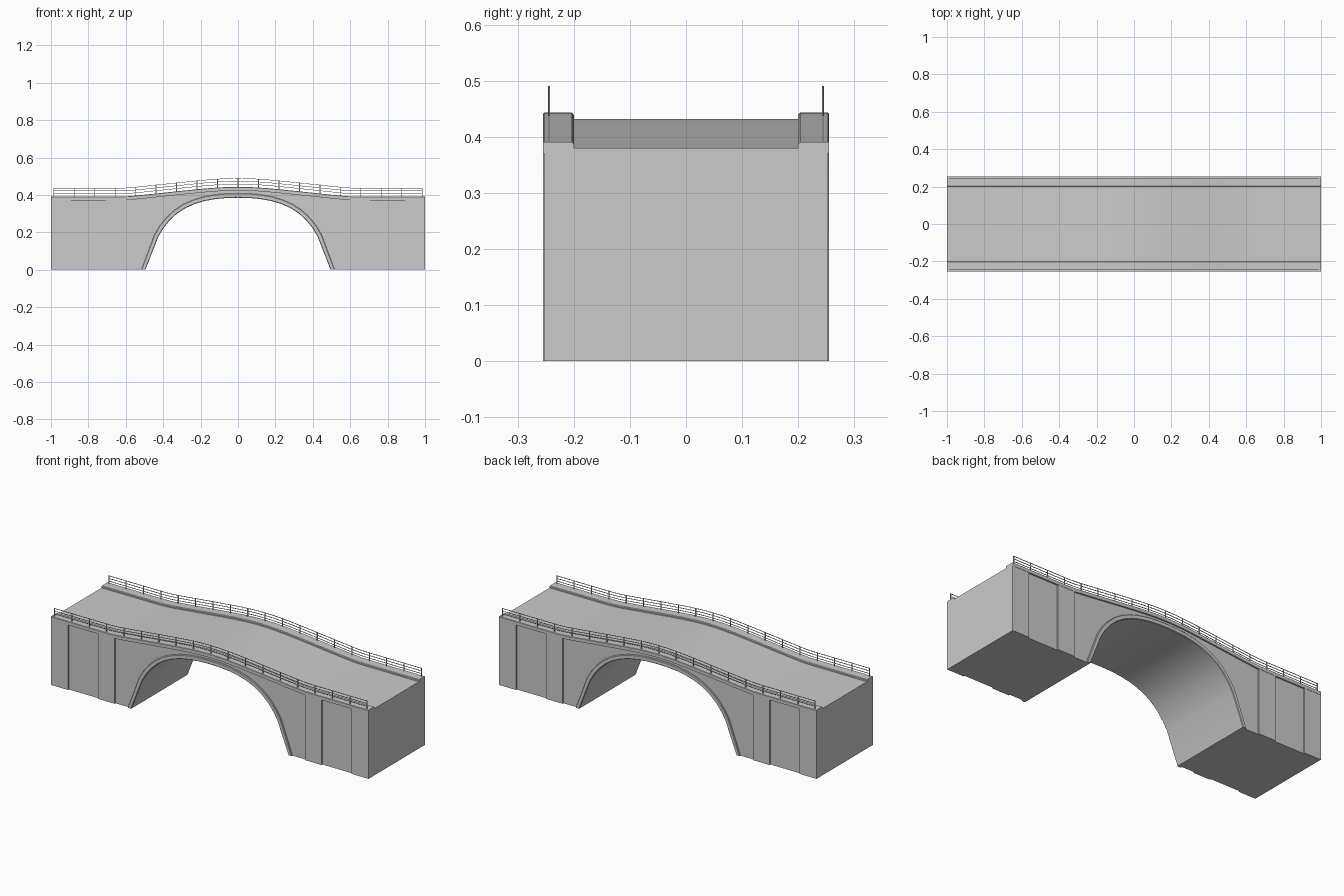
import bpy, bmesh
from mathutils import Vector

if "Cube" in bpy.data.objects:
    bpy.data.objects.remove(bpy.data.objects["Cube"])

# hump of the deck: (|x|, rise above the level ends)
HUMP = [(0, .052), (.05, .0515), (.1, .049), (.15, .0455), (.2, .041), (.3, .031),
        (.4, .0205), (.5, .01), (.56, .0042), (.6, .001), (.65, 0), (1, 0)]
# right half of the arch opening, crown to foot
HALF = [(0, .385), (.06, .3835), (.12, .378), (.18, .367), (.23, .352), (.28, .33),
        (.325, .301), (.365, .264), (.4, .22), (.425, .178), (.495, 0)]


def rise(x):
    x = abs(x)
    for (a, p), (b, q) in zip(HUMP, HUMP[1:]):
        if x <= b:
            return p + (q - p) * (x - a) / (b - a)
    return 0


def finish(name, bm, smooth=False):
    bmesh.ops.recalc_face_normals(bm, faces=bm.faces)
    me = bpy.data.meshes.new(name)
    bm.to_mesh(me)
    bm.free()
    ob = bpy.data.objects.new(name, me)
    bpy.context.collection.objects.link(ob)
    if smooth:
        bpy.context.view_layer.objects.active = ob
        ob.select_set(True)
        bpy.ops.object.shade_smooth_by_angle(angle=.5)
        ob.select_set(False)
    return ob


def skin(name, rings, smooth=False):
    """Join a row of matching closed cross-sections and cap both ends."""
    bm = bmesh.new()
    rows = [[bm.verts.new(p) for p in ring] for ring in rings]
    n = len(rows[0])
    for a, b in zip(rows, rows[1:]):
        for i in range(n):
            j = (i + 1) % n
            bm.faces.new((a[i], a[j], b[j], b[i]))
    bm.faces.new(rows[0])
    bm.faces.new(rows[-1])
    return finish(name, bm, smooth)


def sweep(name, section, end=1.0):
    """Carry a (y, z) section along the humped deck line."""
    half = [x for x, _ in HUMP if x < end] + [end]
    xs = [-x for x in half[:0:-1]] + half
    return skin(name, [[(x, y, z + rise(x)) for y, z in section] for x in xs], True)


def add_box(bm, x0, x1, y0, y1, z0, z1):
    v = [bm.verts.new((x, y, z)) for z in (z0, z1)
         for x, y in ((x0, y0), (x1, y0), (x1, y1), (x0, y1))]
    for f in ((0, 1, 2, 3), (4, 5, 6, 7), (0, 1, 5, 4), (1, 2, 6, 5), (2, 3, 7, 6), (3, 0, 4, 7)):
        bm.faces.new([v[i] for i in f])


arch = [(-x, z) for x, z in HALF[:0:-1]] + HALF
deck = [(x, .38 + rise(x)) for x, _ in reversed(HUMP)] + \
       [(-x, .38 + rise(x)) for x, _ in HUMP[1:]]

# solid body: road on top, arch opening below
outline = [(-1, 0)] + arch + [(1, 0)] + deck
skin("bridge_body", [[(x, y, z) for x, z in outline] for y in (-.246, .246)], True)

# outward normals of the arch line, for the ring
ring_line = []
for i, (x, z) in enumerate(arch):
    a, b = Vector(arch[max(i - 1, 0)]), Vector(arch[min(i + 1, len(arch) - 1)])
    t = (b - a).normalized()
    ring_line.append((Vector((x, z)), Vector((-t.y, t.x))))

for s, side in ((-1, "front"), (1, "back")):
    # raised arch ring with softened edges
    sec = ((0, .24), (0, .252), (.003, .255), (.021, .255), (.024, .252), (.024, .24))
    rings = []
    for p, n in ring_line:
        rings.append([(p.x + n.x * o, s * y, max(0, p.y + n.y * o)) for o, y in sec])
    for k in (0, -1):
        # feet stand flat on the ground
        sgn = -1 if k == 0 else 1
        rings[k] = [(sgn * (.495 + o * .9), s * y, 0) for o, y in sec]
    skin("arch_ring_" + side, rings, True)

    # kerb overhanging the wall
    sweep("kerb_" + side, [(s * y, z) for y, z in
          ((.2, .375), (.2, .387), (.203, .391), (.253, .391), (.255, .389), (.255, .371), (.24, .371))])

    # wall pilasters
    bm = bmesh.new()
    for m in (-1, 1):
        for a, b in ((.6, .705), (.893, 1)):
            x0, x1 = sorted((m * a, m * b))
            y0, y1 = sorted((s * .24, s * .2535))
            add_box(bm, x0, x1, y0, y1, 0, .373)
    finish("pilasters_" + side, bm)

    # railing bars
    yr, r = s * .244, .0013
    for i, h in enumerate((.406, .421, .436)):
        sweep(f"rail_{side}_{i + 1}",
              [(yr - r, h - r), (yr + r, h - r), (yr + r, h + r), (yr - r, h + r)], .987)

    # railing posts
    bm = bmesh.new()
    for i in range(19):
        x = -.985 + i * 1.97 / 18
        z = .388 + rise(x)
        add_box(bm, x - .002, x + .002, yr - .002, yr + .002, z, z + .05)
    finish("rail_posts_" + side, bm)
